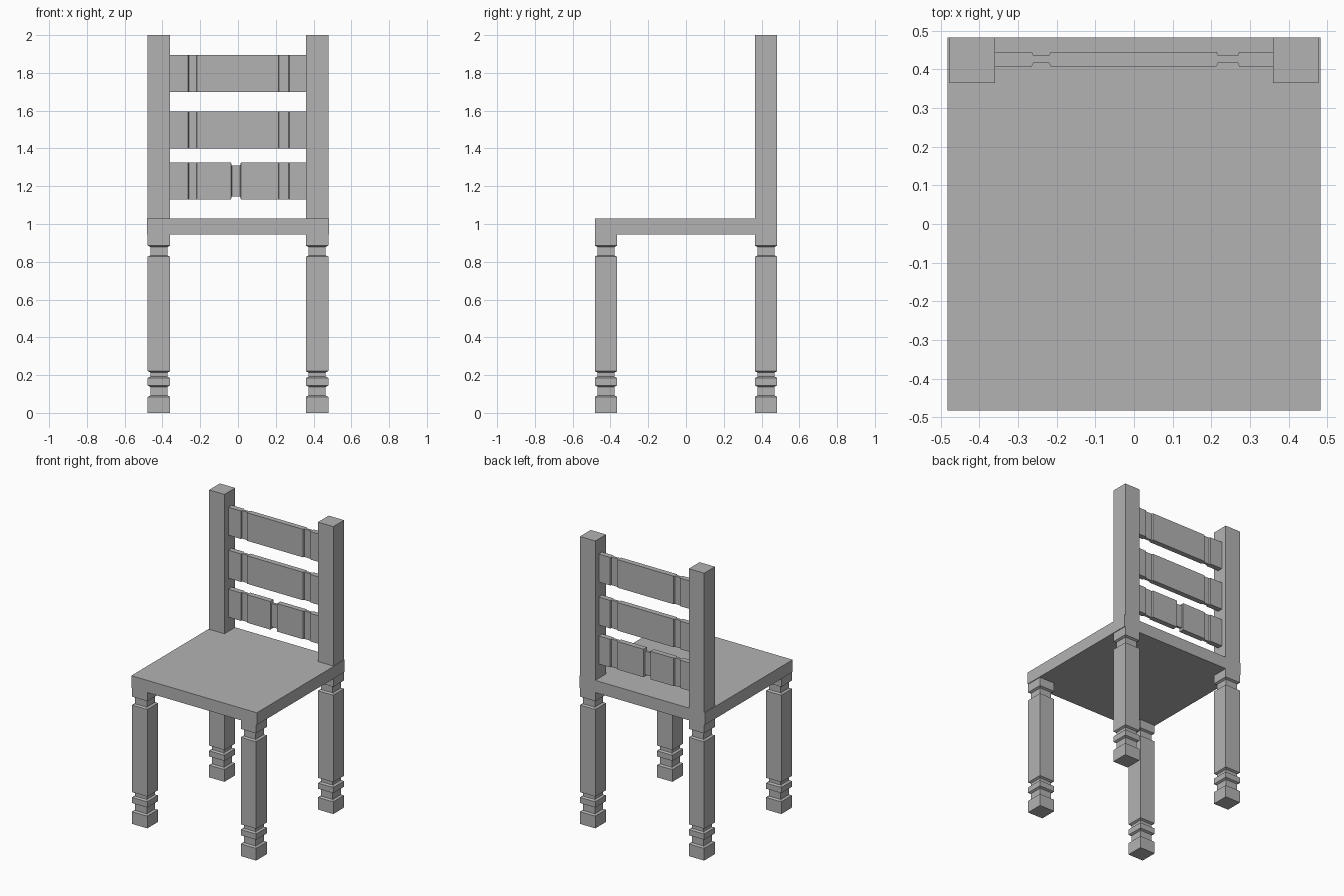
import bpy
import bmesh
from mathutils import Vector

cube = bpy.data.objects.get("Cube")
if cube:
    bpy.data.objects.remove(cube, do_unlink=True)

grey = bpy.data.materials.new("plain grey")
grey.use_nodes = True
colour = (0.45, 0.45, 0.45, 1)
grey.diffuse_color = colour
grey.node_tree.nodes["Principled BSDF"].inputs["Base Color"].default_value = colour


def loft(name, centre, axis, sections):
    """Join rectangles (position, half width, half depth) along an axis."""
    bm = bmesh.new()
    rings = []
    for t, a, b in sections:
        ring = []
        for u, v in ((-a, -b), (a, -b), (a, b), (-a, b)):
            point = Vector((u, v, t)) if axis == "z" else Vector((t, v, u))
            ring.append(bm.verts.new(point + Vector(centre)))
        rings.append(ring)
    for low, high in zip(rings, rings[1:]):
        for i in range(4):
            j = (i + 1) % 4
            bm.faces.new((low[i], low[j], high[j], high[i]))
    bm.faces.new(rings[0])
    bm.faces.new(rings[-1])
    bmesh.ops.recalc_face_normals(bm, faces=bm.faces)
    mesh = bpy.data.meshes.new(name)
    bm.to_mesh(mesh)
    bm.free()
    mesh.materials.append(grey)
    obj = bpy.data.objects.new(name, mesh)
    bpy.context.collection.objects.link(obj)


# Seat slab
SEAT_LOW, SEAT_TOP, SEAT = 0.945, 1.03, 0.483
loft("seat", (0, 0, 0), "z", [(SEAT_LOW, SEAT, SEAT), (SEAT_TOP, SEAT, SEAT)])

# Square legs with carved necks and small bevels
FULL, NECK, BEVEL = 0.059, 0.045, 0.007
blocks = [(0, 0.092), (0.138, 0.192), (0.214, 0.834), (0.878, SEAT_LOW)]
profile = []
for i, (low, high) in enumerate(blocks):
    if i > 0:
        profile += [(low, NECK, NECK), (low + BEVEL, FULL, FULL)]
    else:
        profile.append((low, FULL, FULL))
    if i < len(blocks) - 1:
        profile += [(high - BEVEL, FULL, FULL), (high, NECK, NECK)]
    else:
        profile.append((high, FULL, FULL))

LEG_X, LEG_Y = 0.419, 0.424
for side, sx in (("left", 1), ("right", -1)):
    for end, sy in (("front", -1), ("back", 1)):
        loft(f"{end}_{side}_leg", (sx * LEG_X, sy * LEG_Y, 0), "z", profile)
    # Back post
    loft(f"{side}_back_post", (sx * LEG_X, LEG_Y, 0), "z",
         [(SEAT_TOP, FULL, FULL), (2, FULL, FULL)])

# Back slats with grooves; only the lowest has a centre notch
HALF, THICK, THIN = 0.0975, 0.0185, 0.009


def slat(name, z, notch):
    grooves = [(-0.264, -0.216, HALF), (0.214, 0.272, HALF)]
    if notch:
        grooves.insert(1, (-0.037, 0.015, HALF - 0.016))
    sections = [(-0.36, HALF, THICK)]
    for a, b, h in grooves:
        sections += [(a, HALF, THICK), (a + 0.004, h, THIN),
                     (b - 0.004, h, THIN), (b, HALF, THICK)]
    sections.append((0.36, HALF, THICK))
    loft(name, (0, 0.4265, z), "x", sections)


slat("top_slat", 1.797, False)
slat("middle_slat", 1.498, False)
slat("bottom_slat", 1.227, True)
